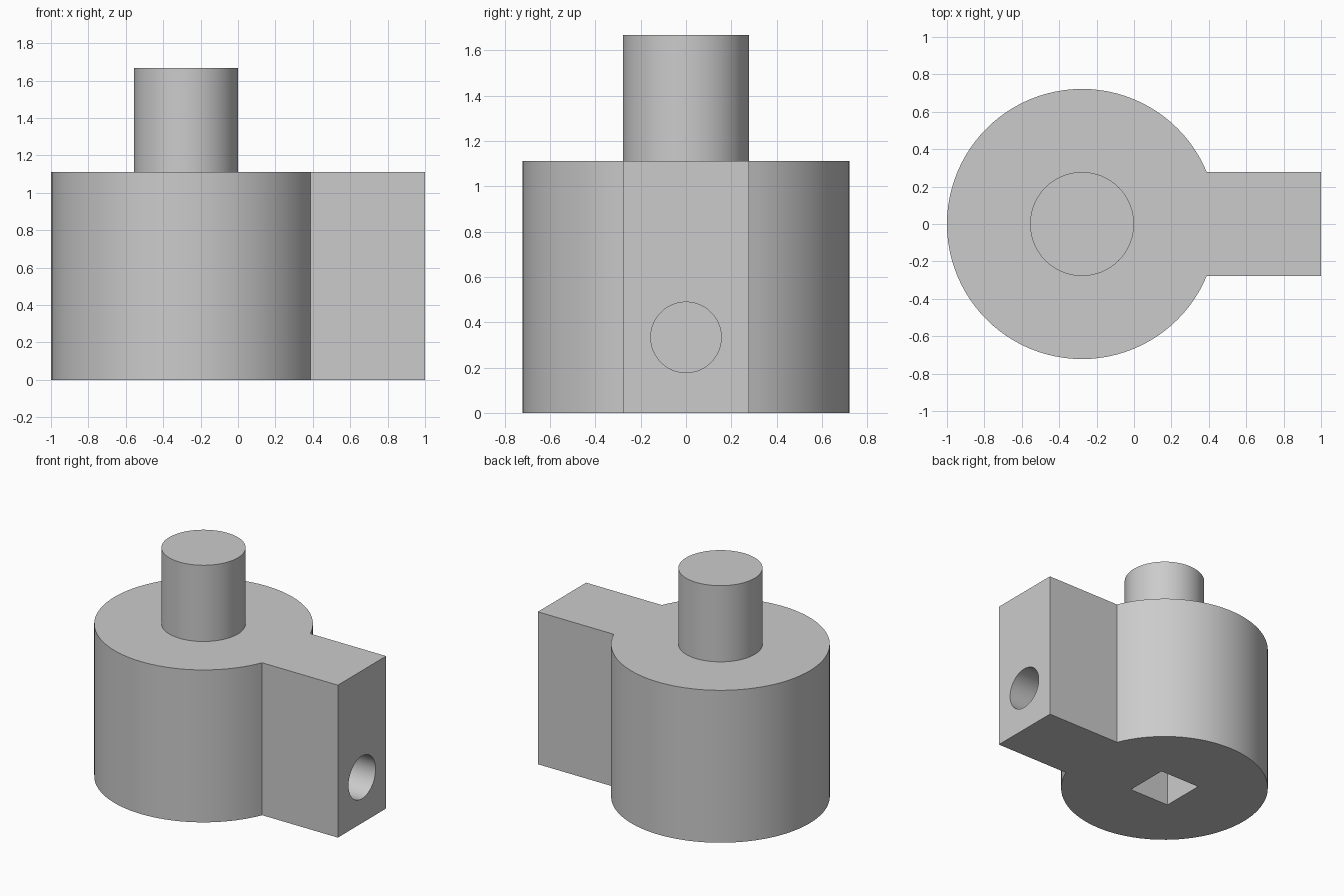
import bpy
import math

if "Cube" in bpy.data.objects:
    bpy.data.objects.remove(bpy.data.objects["Cube"], do_unlink=True)

U = 1 / 18                 # design unit
AXIS_X = -5 * U            # hub axis
HEIGHT = 20 * U

grey = bpy.data.materials.new("plain grey")
grey.use_nodes = True
colour = (0.6, 0.6, 0.6, 1)
grey.diffuse_color = colour
grey.node_tree.nodes["Principled BSDF"].inputs["Base Color"].default_value = colour


def finish(name):
    obj = bpy.context.object
    obj.name = name
    obj.data.materials.append(grey)
    return obj


def cylinder(name, radius, start, end, x=0, z=0, along_x=False):
    """Cylinder from start to end, along z or along x."""
    mid = (start + end) / 2
    place = (mid, 0, z) if along_x else (x, 0, mid)
    bpy.ops.mesh.primitive_cylinder_add(
        vertices=96, radius=radius, depth=end - start, location=place,
        rotation=(0, math.pi / 2 if along_x else 0, 0))
    return finish(name)


def box(name, low, high):
    bpy.ops.mesh.primitive_cube_add(
        size=1, location=[(a + b) / 2 for a, b in zip(low, high)])
    obj = finish(name)
    obj.scale = [b - a for a, b in zip(low, high)]
    bpy.ops.object.transform_apply(location=False, rotation=False, scale=True)
    return obj


def combine(target, tool, operation):
    """Apply a boolean and discard the tool object."""
    tool.hide_render = True
    mod = target.modifiers.new(tool.name, "BOOLEAN")
    mod.operation = operation
    mod.solver = "EXACT"
    mod.object = tool
    bpy.context.view_layer.objects.active = target
    bpy.ops.object.modifier_apply(modifier=mod.name)
    bpy.data.objects.remove(tool, do_unlink=True)


# Round hub with clamp arm and top stem
hub = cylinder("hub_with_arm_and_stem", 13 * U, 0, HEIGHT, AXIS_X)
arm = box("arm", (AXIS_X, -5 * U, 0), (1, 5 * U, HEIGHT))
stem = cylinder("stem", 5 * U, HEIGHT - 2 * U, 30 * U, AXIS_X)
combine(hub, arm, "UNION")
combine(hub, stem, "UNION")

# Square socket in the underside
socket = box("socket_cutter", (AXIS_X - 3 * U, -3 * U, -U),
             (AXIS_X + 3 * U, 3 * U, 12 * U))
combine(hub, socket, "DIFFERENCE")

# Screw hole through the arm into the socket
screw = cylinder("screw_cutter", 2.8 * U, AXIS_X, 1 + U, z=6 * U, along_x=True)
combine(hub, screw, "DIFFERENCE")

# Smooth round walls, crisp edges
bpy.ops.object.select_all(action="DESELECT")
hub.select_set(True)
bpy.context.view_layer.objects.active = hub
bpy.ops.object.shade_smooth_by_angle(angle=math.radians(30))
